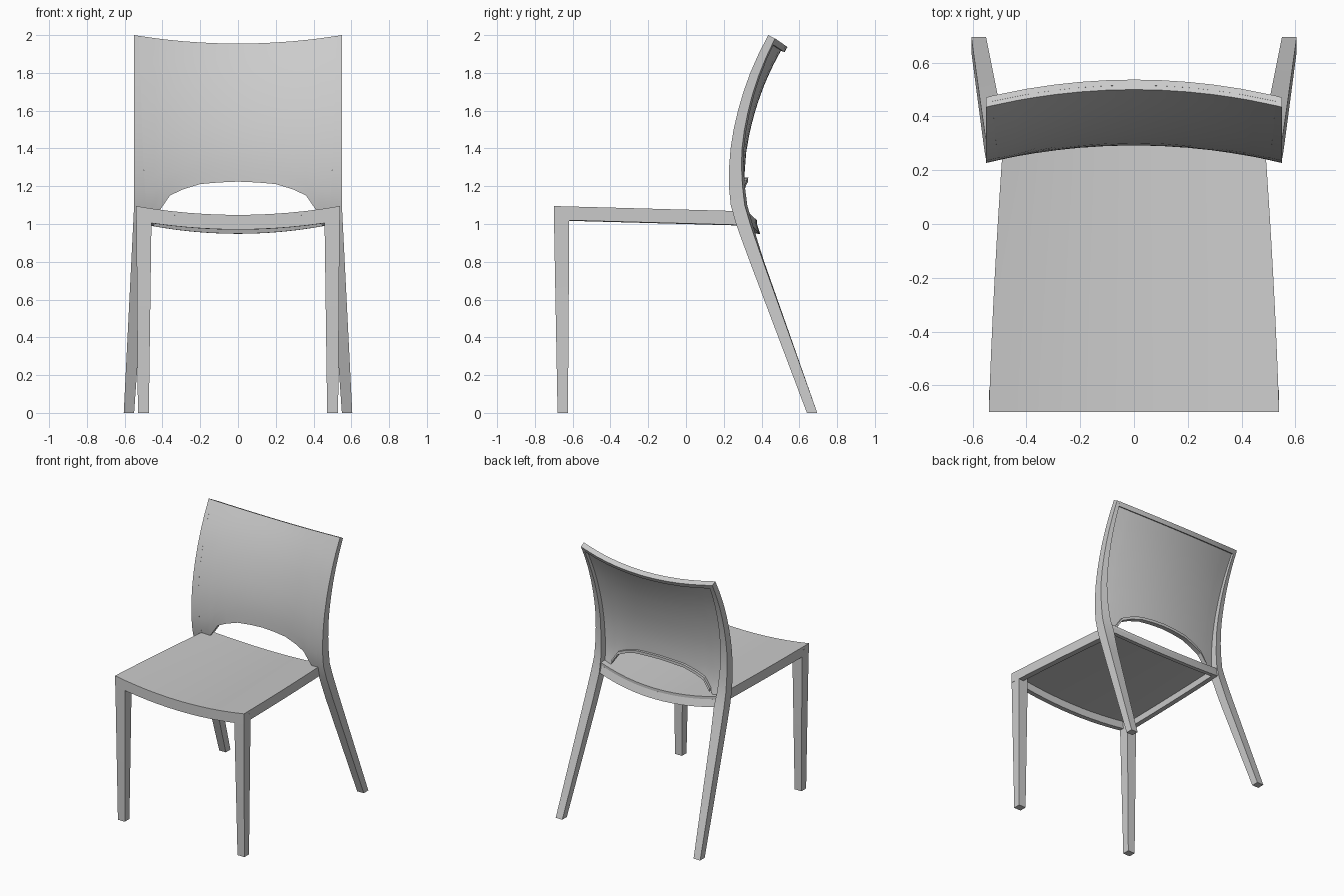
import bpy, bmesh
from math import radians
from mathutils import Vector

if "Cube" in bpy.data.objects:
    bpy.data.objects.remove(bpy.data.objects["Cube"])


def finish(name, bm):
    bmesh.ops.recalc_face_normals(bm, faces=bm.faces)
    me = bpy.data.meshes.new(name)
    bm.to_mesh(me)
    bm.free()
    ob = bpy.data.objects.new(name, me)
    bpy.context.collection.objects.link(ob)
    bpy.ops.object.select_all(action='DESELECT')
    ob.select_set(True)
    bpy.context.view_layer.objects.active = ob
    bpy.ops.object.shade_smooth_by_angle(angle=radians(30))


def loft(name, rings, mirror=False):
    """Skin closed rings of equal length, with end caps; optionally copy to -x."""
    for side, sx in (("_right", 1), ("_left", -1)) if mirror else (("", 1),):
        bm = bmesh.new()
        vs = [[bm.verts.new((p[0] * sx, p[1], p[2])) for p in r] for r in rings]
        n = len(vs[0])
        for a, b in zip(vs, vs[1:]):
            for i in range(n):
                j = (i + 1) % n
                bm.faces.new((a[i], a[j], b[j], b[i]))
        bm.faces.new(vs[0])
        bm.faces.new(vs[-1])
        finish(name + side, bm)


def lerp_table(table, z):
    for (z0, a), (z1, b) in zip(table, table[1:]):
        if z <= z1:
            return a + (b - a) * (z - z0) / (z1 - z0)
    return table[-1][1]


# Side profile of the back frame: front line, depth, inner half width
FRONT = [(0, .64), (.8, .338), (.9, .301), (1, .265), (1.1, .237), (1.2, .227),
         (1.3, .228), (1.4, .236), (1.5, .252), (1.6, .275), (1.7, .304),
         (1.8, .34), (1.9, .384), (2, .435)]
DEPTH = [(0, .055), (1, .075), (1.2, .072), (1.4, .06), (2, .036)]
INNER = [(0, .55), (1, .48), (1.3, .50), (2, .525)]
OUTER = [(0, .605), (1.1, .55), (2, .55)]


def clamp(v):
    return max(0, min(1, v))


def bow(x):
    return max(0, 1 - (x / .55) ** 2)


def back_point(x, z):
    return Vector((x, lerp_table(FRONT, z) + .065 * bow(x),
                   z - .045 * bow(x) * clamp(z - 1)))


def back_offset(z, d):
    return Vector((0, d, -.5 * d * clamp((z - 1.3) / .7)))


# Rear legs rising into the sides of the back frame
rings = []
for z, y in FRONT:
    xi, xo = lerp_table(INNER, z), lerp_table(OUTER, z)
    off = back_offset(z, lerp_table(DEPTH, z))
    k = clamp((z - .6) / .5)
    inner, outer = back_point(xi, z), Vector((xo, y, z))
    inner.y = y + (inner.y - y) * k
    rings.append([outer, inner, inner + off, outer + off])
loft("rear_leg_and_back_post", rings, mirror=True)

# Backrest panel with an arched opening at its foot
half = [(0, 1.235), (.1, 1.23), (.2, 1.22), (.29, 1.19), (.36, 1.155), (.41, 1.08), (.44, 1.04), (1, 1.04)]
columns = [(-x, b) for x, b in reversed(half[1:])] + half
rings = []
for x, bottom in columns:
    front, rear = [], []
    for i in range(15):
        z = bottom + (2 - bottom) * i / 14
        px = x if abs(x) < 1 else x * lerp_table(INNER, z)
        p = back_point(px, z)
        front.append(p)
        rear.append(p + back_offset(z, .018))
    rings.append(front + rear[::-1])
loft("backrest_panel", rings)


def back_rim(name, path, height):
    rings = []
    for x, z in path:
        lo, hi = back_point(x, z), back_point(x, z + height)
        rings.append([lo + back_offset(z, .016), hi + back_offset(z, .016),
                      hi + back_offset(z, .037), lo + back_offset(z, .037)])
    loft(name, rings)


back_rim("backrest_top_rim", [(x, 1.97) for x in
         (-.53, -.4, -.3, -.2, -.1, 0, .1, .2, .3, .4, .53)], .03)
back_rim("backrest_arch_lip", [c for c in columns if abs(c[0]) < .42], .022)


# Seat: sagging across, tapering and dropping to the rear
def seat_point(u, v):
    w = .54 - .035 * v - .02 * v * v
    sag = 1 - u * u
    return Vector((u * w, -.70 + v * (1.025 + .05 * sag),
                   1.095 - .028 * v - .047 * sag))


T = .02
US = [-1 + i / 6 for i in range(13)]
rings = []
for u in US:
    top = [seat_point(u, i / 8) for i in range(9)]
    rings.append(top + [p - Vector((0, 0, T)) for p in reversed(top)])
loft("seat_panel", rings)


def drop(p, d, dy=0):
    return p + Vector((0, dy, -d))


# Rims hanging below the seat
rings = []
for i in range(9):
    o = seat_point(1, i / 8)
    n = o - Vector((.04, 0, .003))
    rings.append([drop(o, T), drop(n, T), drop(n, .073), drop(o, .073)])
loft("seat_side_rail", rings, mirror=True)

for name, v0, v1, d, dy in (("seat_front_rail", 0, .035, .077, 0),
                            ("seat_rear_rail", 1, .97, .072, .018)):
    rings = []
    for u in US:
        a, b = seat_point(u * .99, v0), seat_point(u * .99, v1)
        rings.append([drop(a, T), drop(b, T), drop(b, d, dy), drop(a, d, dy)])
    loft(name, rings)

# Tapered front legs
loft("front_leg", [[(x0, y0, z), (x1, y0, z), (x1, y1, z), (x0, y1, z)]
                   for x0, x1, y0, y1, z in ((.472, .53, -.68, -.625, 0),
                                             (.458, .538, -.699, -.618, 1.03),
                                             (.458, .539, -.699, -.618, 1.07))],
     mirror=True)
